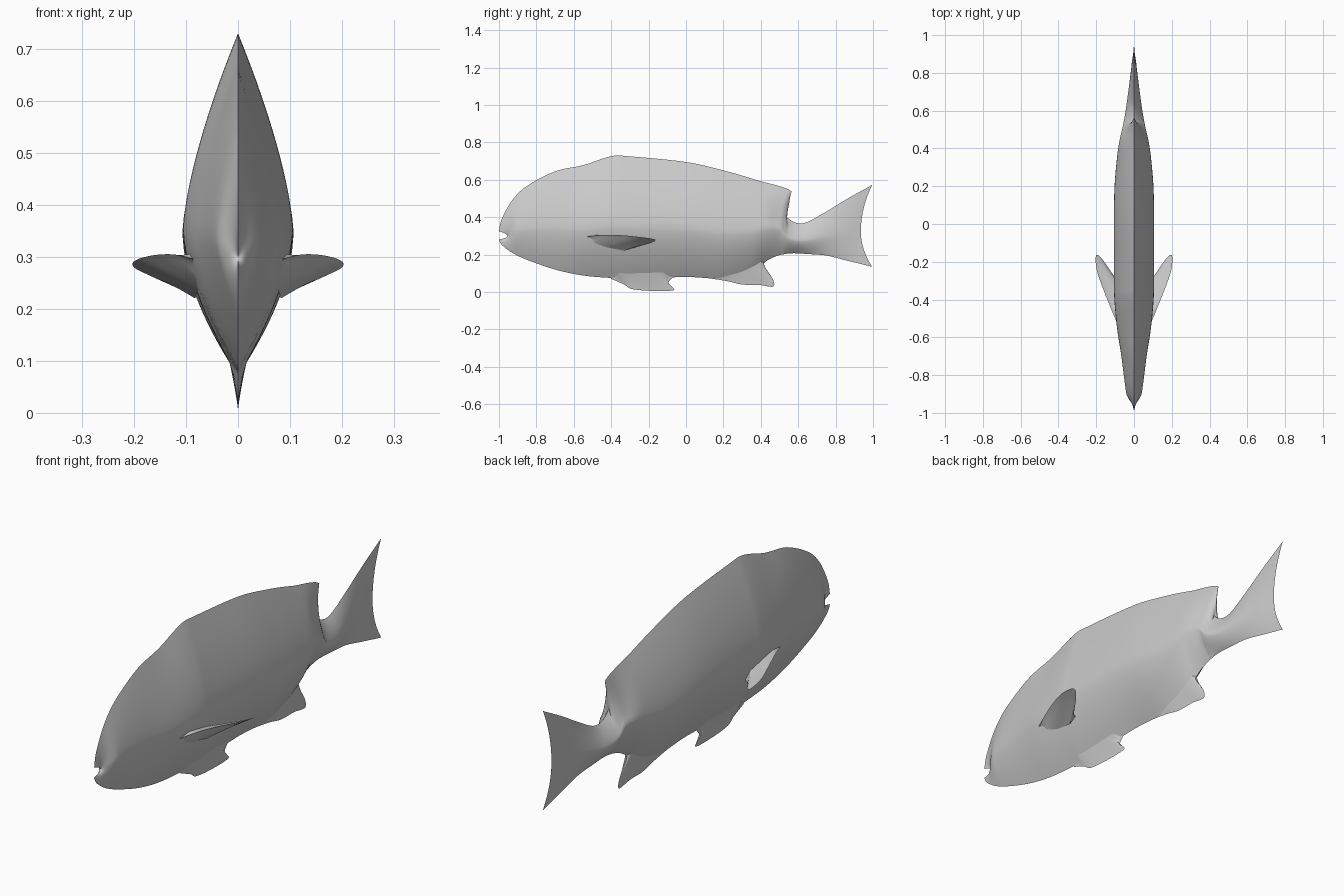
import bpy, bmesh, math
from mathutils import Vector

if "Cube" in bpy.data.objects:
    bpy.data.objects.remove(bpy.data.objects["Cube"])

grey = bpy.data.materials.new("grey")
grey.diffuse_color = (0.6, 0.6, 0.6, 1)
grey.use_nodes = True
grey.node_tree.nodes["Principled BSDF"].inputs["Base Color"].default_value = grey.diffuse_color


def spline(rows, steps):
    """Catmull-Rom interpolation through tuples of values."""
    rows = [Vector(r) for r in rows]
    out = []
    for i in range(len(rows) - 1):
        a, b = rows[max(i - 1, 0)], rows[i]
        c, d = rows[i + 1], rows[min(i + 2, len(rows) - 1)]
        for k in range(steps):
            t = k / steps
            out.append(0.5 * (2 * b + (c - a) * t + (2 * a - 5 * b + 4 * c - d) * t ** 2
                              + (3 * b - 3 * c + d - a) * t ** 3))
    return out + [rows[-1]]


def make(name, rings):
    """Skin closed rings of points into one smooth object."""
    bm = bmesh.new()
    grid = [[bm.verts.new(p) for p in ring] for ring in rings]
    n = len(grid[0])
    for a, b in zip(grid, grid[1:]):
        for j in range(n):
            bm.faces.new((a[j], a[(j + 1) % n], b[(j + 1) % n], b[j]))
    bmesh.ops.remove_doubles(bm, verts=bm.verts, dist=0.0004)
    bmesh.ops.holes_fill(bm, edges=bm.edges, sides=0)
    bmesh.ops.recalc_face_normals(bm, faces=bm.faces)
    mesh = bpy.data.meshes.new(name)
    bm.to_mesh(mesh)
    bm.free()
    mesh.materials.append(grey)
    ob = bpy.data.objects.new(name, mesh)
    bpy.context.collection.objects.link(ob)
    bpy.context.view_layer.objects.active = ob
    ob.select_set(True)
    bpy.ops.object.shade_smooth_by_angle(angle=1.0)
    ob.select_set(False)
    return ob


# Body stations: y, top z, bottom z, half width
front_half = [
    (-1.0, .325, .280, 0), (-.985, .390, .252, .015), (-.93, .490, .210, .038),
    (-.85, .567, .172, .048), (-.70, .645, .120, .067), (-.55, .678, .088, .090),
    (-.40, .726, .075, .104), (-.30, .725, .070, .106), (0, .695, .080, .107)]
rear_half = [
    (.20, .650, .072, .103), (.35, .607, .110, .090), (.44, .575, .172, .077),
    (.50, .538, .197, .063), (.525, .465, .202, .058), (.548, .405, .206, .053),
    (.59, .370, .207, .046), (.65, .375, .203, .037), (.75, .430, .195, .024),
    (.86, .497, .168, .011), (.995, .572, .135, 0)]


def top_shift(y):
    """Backward lean of the dorsal fin's rear tip over the notch."""
    if y < .5:
        return .065 * max(0, (y - .40) / .10)
    return .065 - 1.6 * (y - .5) if y < .548 else -.012 * max(0, (.59 - y) / .042)


N = 12
rings = []
for y, zt, zb, w in spline(front_half + rear_half, 5):
    # mouth notch pushed in at the nose, concave trailing edge on the tail
    ym = y + .045 * max(0, (-.85 - y) / .15) - .06 * max(0, (y - .86) / .135)
    zm = zb + .43 * (zt - zb)
    power = 1.45 - .6 * math.exp(-((y - .5) / .06) ** 2)
    right = []
    for i in range(-N, N + 1):
        t = abs(i) / N
        ye, ze, q = (y + top_shift(y), zt, power) if i > 0 else (y, zb, 1.6)
        right.append((max(w, 0) * (1 - t ** q), ym + (ye - ym) * t * t, zm + (ze - zm) * t))
    rings.append(right + [(-x, v, z) for x, v, z in reversed(right[1:-1])])
make("fish_body", rings)


def fin(name, start, end, edge, thick, power=1.2):
    """Thin fin skinned from a straight root to a sharp outer edge."""
    start, end, thick = Vector(start), Vector(end), Vector(thick)
    edges = spline(edge, 6)
    rings = []
    for k, b in enumerate(edges):
        u = k / (len(edges) - 1)
        a = start.lerp(end, u)
        taper = min(1, 6 * u, 6 * (1 - u))
        side = [(a.lerp(b, s / 6), thick * taper * (1 - s / 6) ** power) for s in range(7)]
        rings.append([c + o for c, o in side] + [c - o for c, o in reversed(side[:-1])])
    return make(name, rings)


# Pelvic and anal fins on the centre line under the belly
fin("pelvic_fin", (0, -.42, .10), (0, -.06, .11),
    [(0, -.40, .07), (0, -.33, .040), (0, -.29, .016), (0, -.18, .006),
     (0, -.065, .010), (0, -.095, .045), (0, -.07, .08)], (.018, 0, 0))
fin("anal_fin", (0, .10, .11), (0, .43, .20),
    [(0, .12, .074), (0, .22, .058), (0, .30, .040), (0, .39, .038),
     (0, .468, .030), (0, .455, .085), (0, .40, .135)], (.020, 0, 0))

# Pectoral fins, swept back and mirrored to both sides
pectoral = fin("pectoral_fins", (.07, -.54, .29), (.085, -.29, .24),
               [(.088, -.53, .297), (.125, -.44, .305), (.165, -.34, .303), (.198, -.24, .293),
                (.200, -.165, .280), (.165, -.19, .262), (.105, -.28, .235)], (0, 0, .028), 1.3)
pectoral.modifiers.new("mirror", 'MIRROR').use_mirror_merge = False
